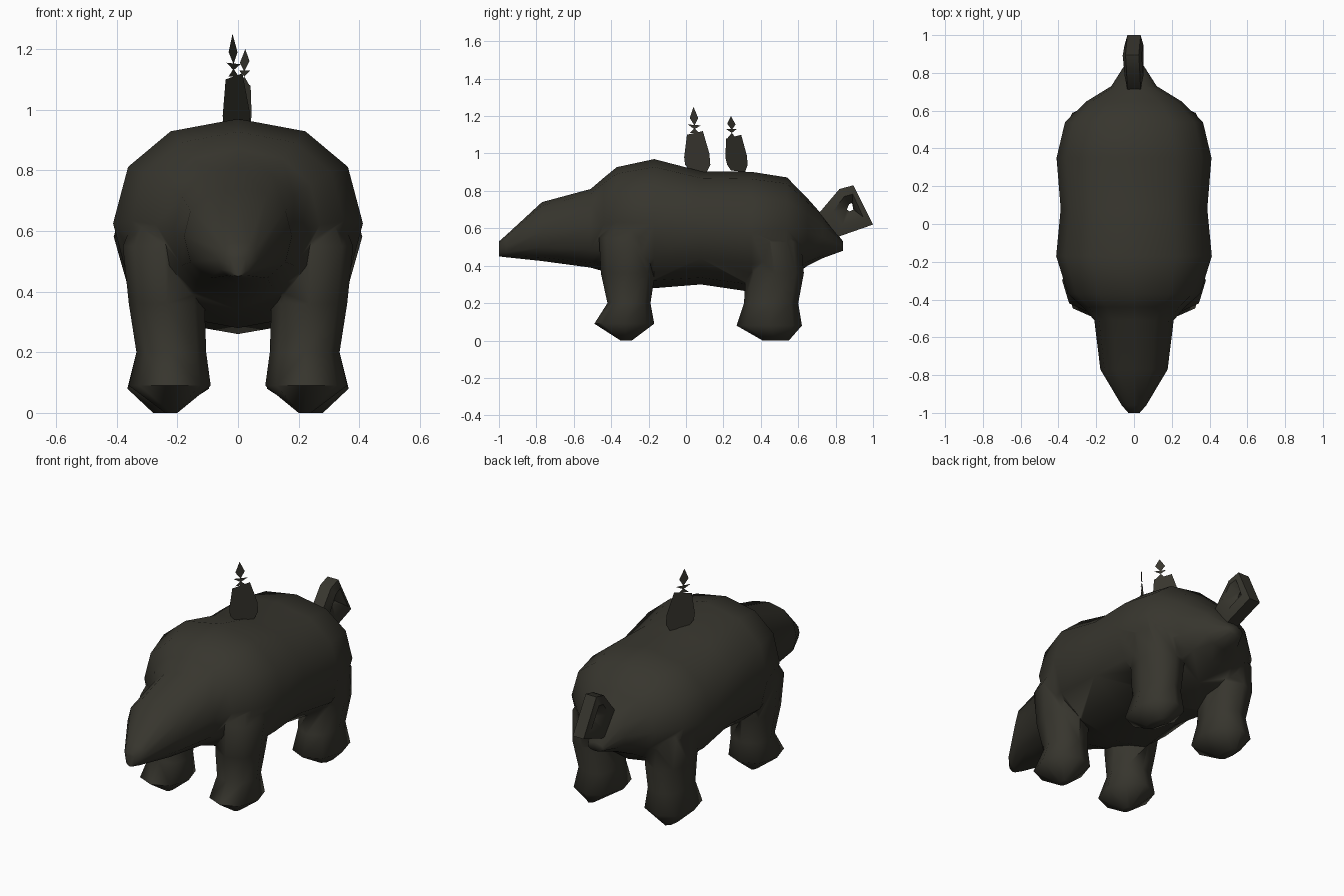
import bpy, bmesh, math

if "Cube" in bpy.data.objects:
    bpy.data.objects.remove(bpy.data.objects["Cube"])

dark = bpy.data.materials.new("dark olive grey")
dark.diffuse_color = (0.038, 0.036, 0.027, 1)
dark.use_nodes = True
dark.node_tree.nodes["Principled BSDF"].inputs["Base Color"].default_value = dark.diffuse_color


def smooth(ob, angle):
    bpy.ops.object.select_all(action='DESELECT')
    ob.select_set(True)
    bpy.context.view_layer.objects.active = ob
    bpy.ops.object.shade_smooth_by_angle(angle=math.radians(angle))


def finish(name, bm, solid=True):
    """Turn a bmesh into an object."""
    if solid:
        bmesh.ops.recalc_face_normals(bm, faces=bm.faces[:])
    me = bpy.data.meshes.new(name)
    bm.to_mesh(me)
    bm.free()
    ob = bpy.data.objects.new(name, me)
    me.materials.append(dark)
    bpy.context.collection.objects.link(ob)
    return ob


def bridge(bm, rings, closed=False):
    """Skin a list of vertex rings, capping the ends unless closed."""
    n = len(rings[0])
    pairs = list(zip(rings, rings[1:])) + ([(rings[-1], rings[0])] if closed else [])
    for a, b in pairs:
        for i in range(n):
            j = (i + 1) % n
            bm.faces.new((a[i], a[j], b[j], b[i]))
    if not closed:
        bm.faces.new(rings[0])
        bm.faces.new(rings[-1])


def oval(n, power):
    """Unit superellipse points."""
    pts = []
    for i in range(n):
        c, s = math.cos(2 * math.pi * i / n), math.sin(2 * math.pi * i / n)
        pts.append((math.copysign(abs(c) ** (2 / power), c),
                    math.copysign(abs(s) ** (2 / power), s)))
    return pts


def loft_y(name, stations, n, power):
    """Loft along y through (y, z bottom, z top, half width)."""
    bm = bmesh.new()
    rings = [[bm.verts.new((w * u, y, (lo + hi) / 2 + (hi - lo) / 2 * v))
              for u, v in oval(n, power)] for y, lo, hi, w in stations]
    bridge(bm, rings)
    return finish(name, bm)


def leg(name, stations, side):
    """Loft upward through (z, x, y, x radius, y radius)."""
    bm = bmesh.new()
    rings = [[bm.verts.new((side * (x + rx * u), y + ry * v, z))
              for u, v in oval(8, 2.2)] for z, x, y, rx, ry in stations]
    bridge(bm, rings)
    return finish(name, bm)


# Body in one skin from snout to pointed rump
body = loft_y("body", [
    (-1.00, 0.45, 0.53, 0.03), (-0.96, 0.445, 0.565, 0.065),
    (-0.77, 0.425, 0.74, 0.178), (-0.51, 0.39, 0.81, 0.21),
    (-0.44, 0.37, 0.87, 0.27), (-0.37, 0.34, 0.927, 0.35),
    (-0.17, 0.28, 0.97, 0.412), (0.08, 0.30, 0.905, 0.388),
    (0.35, 0.26, 0.902, 0.41), (0.54, 0.32, 0.872, 0.365),
    (0.65, 0.40, 0.76, 0.25), (0.73, 0.44, 0.67, 0.12),
    (0.84, 0.48, 0.53, 0.05)], 12, 2.25)

# Legs with flared, pointed feet, merged into the body
front = [(0.00, 0.22, -0.32, 0.02, 0.03), (0.09, 0.225, -0.33, 0.135, 0.16),
         (0.20, 0.22, -0.305, 0.115, 0.115), (0.36, 0.235, -0.31, 0.125, 0.145),
         (0.55, 0.245, -0.30, 0.135, 0.165), (0.74, 0.20, -0.25, 0.10, 0.12)]
hind = [(0.00, 0.25, 0.48, 0.03, 0.07), (0.08, 0.23, 0.445, 0.135, 0.175),
        (0.20, 0.225, 0.455, 0.11, 0.145), (0.36, 0.235, 0.475, 0.125, 0.155),
        (0.53, 0.245, 0.45, 0.125, 0.165), (0.72, 0.20, 0.40, 0.10, 0.12)]
for side in (1, -1):
    for name, stations in (("front_leg", front), ("hind_leg", hind)):
        part = leg(name, stations, side)
        bpy.context.view_layer.objects.active = body
        mod = body.modifiers.new("merge", 'BOOLEAN')
        mod.operation, mod.solver, mod.object = 'UNION', 'EXACT', part
        bpy.ops.object.modifier_apply(modifier=mod.name)
        bpy.data.objects.remove(part)
smooth(body, 75)

# Curled tail: closed loop of (outer y, outer z, inner y, inner z, x shift)
loop = [(0.71, 0.68, 0.86, 0.70, 0.0), (0.82, 0.81, 0.872, 0.73, -0.005),
        (0.895, 0.83, 0.888, 0.735, -0.01), (1.00, 0.62, 0.895, 0.70, 0.0),
        (0.80, 0.55, 0.875, 0.69, 0.0)]
bm = bmesh.new()
rings = []
for oy, oz, iy, iz, dx in loop:
    my, mz = (oy + iy) / 2, (oz + iz) / 2
    rings.append([bm.verts.new(p) for p in (
        (dx - 0.035, oy, oz), (dx + 0.035, oy, oz), (dx + 0.05, my, mz),
        (dx, iy, iz), (dx - 0.05, my, mz))])
bridge(bm, rings, closed=True)
smooth(finish("curled_tail", bm), 60)


def flat_plate(name, shapes, y0, x0, slope):
    """Upright paper-thin shapes in (y, z), slanted across x."""
    bm = bmesh.new()
    for shape in shapes:
        bm.faces.new([bm.verts.new((x0 + slope * (y - y0), y, z)) for y, z in shape])
    finish(name, bm, False)


# Two slanted back plates with a small sprout on each
flat_plate("front_back_plate", [
    [(0.02, 0.91), (0.11, 0.90), (0.13, 0.94), (0.125, 1.00), (0.09, 1.12),
     (0.005, 1.10), (-0.01, 0.98), (-0.005, 0.94)],
    [(0.04, 1.25), (0.065, 1.19), (0.045, 1.15), (0.02, 1.19)],
    [(0.01, 1.155), (0.08, 1.15), (0.045, 1.13)],
    [(0.045, 1.135), (0.07, 1.11), (0.02, 1.11)]], 0.06, -0.005, 0.65)
flat_plate("rear_back_plate", [
    [(0.24, 0.91), (0.315, 0.90), (0.33, 0.94), (0.325, 0.99), (0.295, 1.10),
     (0.215, 1.08), (0.21, 0.98), (0.22, 0.94)],
    [(0.24, 1.20), (0.265, 1.155), (0.245, 1.125), (0.22, 1.16)],
    [(0.215, 1.13), (0.27, 1.13), (0.245, 1.11)],
    [(0.245, 1.11), (0.265, 1.085), (0.22, 1.08)]], 0.27, 0.003, -0.7)
